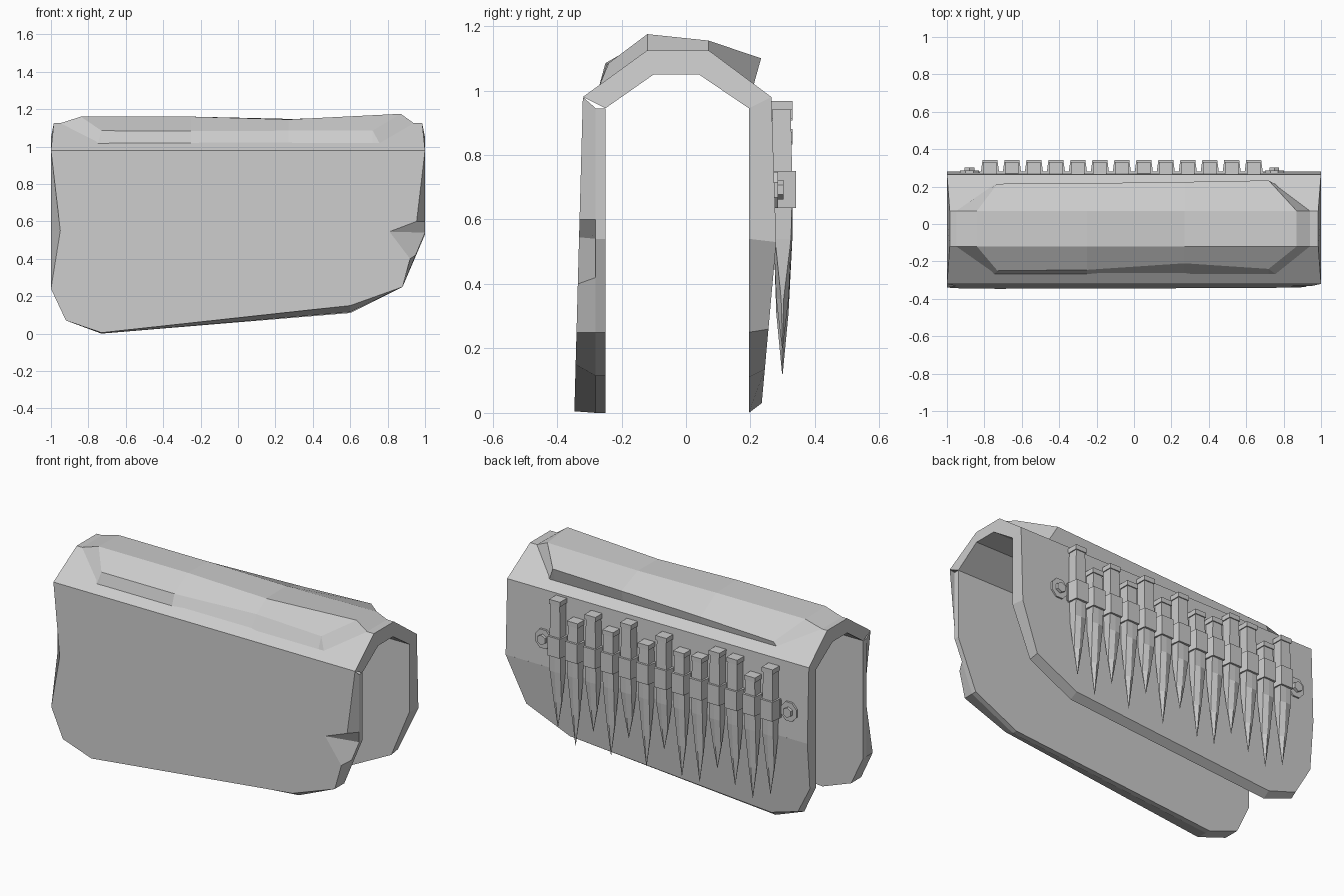
import bpy
import bmesh
import math

cube = bpy.data.objects.get("Cube")
if cube:
    bpy.data.objects.remove(cube, do_unlink=True)

GREY = (0.6, 0.6, 0.6, 1.0)
grey = bpy.data.materials.new("plain grey")
grey.use_nodes = True
grey.diffuse_color = GREY
grey.node_tree.nodes["Principled BSDF"].inputs["Base Color"].default_value = GREY


def loft(name, rings):
    """Skin a list of equal-length point rings and cap both ends."""
    bm = bmesh.new()
    rows = [[bm.verts.new(p) for p in ring] for ring in rings]
    for a, b in zip(rows, rows[1:]):
        for i in range(len(a)):
            j = (i + 1) % len(a)
            bm.faces.new((a[i], a[j], b[j], b[i]))
    bm.faces.new(rows[0])
    bm.faces.new(rows[-1])
    bmesh.ops.remove_doubles(bm, verts=bm.verts, dist=0.0005)
    bmesh.ops.recalc_face_normals(bm, faces=bm.faces)
    mesh = bpy.data.meshes.new(name)
    bm.to_mesh(mesh)
    bm.free()
    mesh.materials.append(grey)
    obj = bpy.data.objects.new(name, mesh)
    bpy.context.collection.objects.link(obj)
    return obj


def wall_ring(outline, depth):
    """Place an x-z outline at a depth that may depend on height."""
    return [(x, depth(z), z) for x, z in outline]


def block(name, x, half_in, half_out, y_in, y_out, low, high):
    """Box whose outward side may be narrower than its inward side."""
    def ring(z):
        return [(x - half_in, y_in, z), (x + half_in, y_in, z),
                (x + half_out, y_out, z), (x - half_out, y_out, z)]
    return loft(name, [ring(low), ring(high)])


# Front wall, with a bitten notch on its left edge
front_outer = [(1, .98), (.955, .6), (.81, .545), (.92, .4), (.88, .25), (.6, .15),
               (-.73, .005), (-.92, .07), (-1, .24), (-.95, .55), (-1, .98)]
front_inner = [(1, .945), (1, .6), (1, .54), (.95, .42), (.88, .25), (.6, .115),
               (-.73, 0), (-.92, .07), (-1, .24), (-1, .55), (-1, .945)]
loft("front_wall", [
    wall_ring(front_outer, lambda z: -.32 - .027 * (.98 - z)),
    wall_ring(front_inner, lambda z: -.28),
    wall_ring(front_inner, lambda z: -.25)])

# Back wall, bent slightly at mid height
upper_outer = [(1, .98), (1, .53), (-1, .53), (-1, .98)]
upper_inner = [(1, .945), (1, .54), (-1, .54), (-1, .945)]
loft("back_wall_upper", [
    wall_ring(upper_outer, lambda z: .265 + .033 * (.98 - z)),
    wall_ring(upper_inner, lambda z: .195)])
lower_inner = [(1, .54), (.88, .25), (.6, .11), (-.73, 0), (-.92, .07), (-1, .24), (-1, .54)]
lower_outer = [(1, .53), (.88, .26), (.6, .135), (-.73, .03), (-.91, .085), (-1, .25), (-1, .53)]
loft("back_wall_lower", [
    wall_ring(lower_outer, lambda z: .28 - .09 * (.53 - z)),
    wall_ring(lower_inner, lambda z: .195)])

# Arched top joining the two walls
arch = [(-.32, .98), (-.12, 1.125), (.07, 1.125), (.265, .98),
        (.195, .945), (.04, 1.05), (-.1, 1.05), (-.25, .945)]


def arch_ring(side):
    return [(side * (.985 if z > 1.1 else 1), y, z) for y, z in arch]


loft("top_arch", [arch_ring(-1), arch_ring(1)])


# Raised, uneven pad over the arch
def pad_ring(x_ridge, x_edge, front_edge, front_ridge, back_ridge, back_edge):
    profile = [(x_edge, -.27, 1.012), (x_edge, *front_edge),
               (x_ridge, -.12, front_ridge), (x_ridge, .07, back_ridge),
               (x_edge, *back_edge), (x_edge, .21, 1.018),
               (x_edge, .06, 1.09), (x_edge, -.11, 1.09)]
    return profile


loft("raised_pad", [
    pad_ring(-.95, -.75, (-.27, 1.012), 1.125, 1.125, (.21, 1.018)),
    pad_ring(-.84, -.73, (-.25, 1.085), 1.16, 1.155, (.215, 1.045)),
    pad_ring(-.25, -.25, (-.245, 1.082), 1.16, 1.155, (.218, 1.065)),
    pad_ring(.27, .27, (-.21, 1.085), 1.145, 1.148, (.225, 1.085)),
    pad_ring(.87, .72, (-.24, 1.085), 1.175, 1.155, (.233, 1.1)),
    pad_ring(.94, .76, (-.27, 1.012), 1.125, 1.125, (.21, 1.018))])


# Row of pointed blades held by strap loops
def blade_ring(x, z, half, y_in, y_out, pinch):
    """Six-sided section: pinch 0 is a rectangle, pinch 1 is a diamond."""
    mid = (y_in + y_out) / 2
    a = y_in + (mid - y_in) * pinch
    b = y_out + (mid - y_out) * pinch
    return [(x - half, a, z), (x, y_in, z), (x + half, a, z),
            (x + half, b, z), (x, y_out, z), (x - half, b, z)]


tops = [.968, .87, .94, .88, .955, .865, .94, .88, .88, .945, .935, .86, .94]
tips = [.2, .12, .235, .125, .26, .12, .255, .125, .125, .235, .165, .12, .175]
for i, (top, tip) in enumerate(zip(tops, tips)):
    x = .64 - .1175 * i
    belly = tip + .45 * (.54 - tip)
    loft(f"blade_{i + 1}", [
        blade_ring(x, top - .02, .03, .268, .325, 0),
        blade_ring(x, .7, .036, .268, .33, 0),
        blade_ring(x, .54, .036, .272, .33, .15),
        blade_ring(x, belly, .026, .28, .318, .8),
        blade_ring(x, tip, .001, .298, .3, 1)])
    block(f"blade_cap_{i + 1}", x, .036, .036, .265, .331, top - .028, top)
    block(f"strap_loop_{i + 1}", x, .05, .04, .268, .341, .635, .75)

# Strap backing, end tabs and bolts
block("strap_backing", -.065, .76, .76, .255, .282, .64, .745)


def disc(name, x, z, radius, sides, y_in, y_out, stretch=1):
    def ring(y):
        turns = [math.tau * (k + .5) / sides for k in range(sides)]
        return [(x + radius * math.cos(t), y, z + stretch * radius * math.sin(t)) for t in turns]
    return loft(name, [ring(y_in), ring(y_out)])


for side, x in (("left", .75), ("right", -.88)):
    disc(f"{side}_strap_tab", x, .692, .055, 8, .255, .285, 1.1)
    disc(f"{side}_bolt", x, .692, .03, 6, .27, .302)
